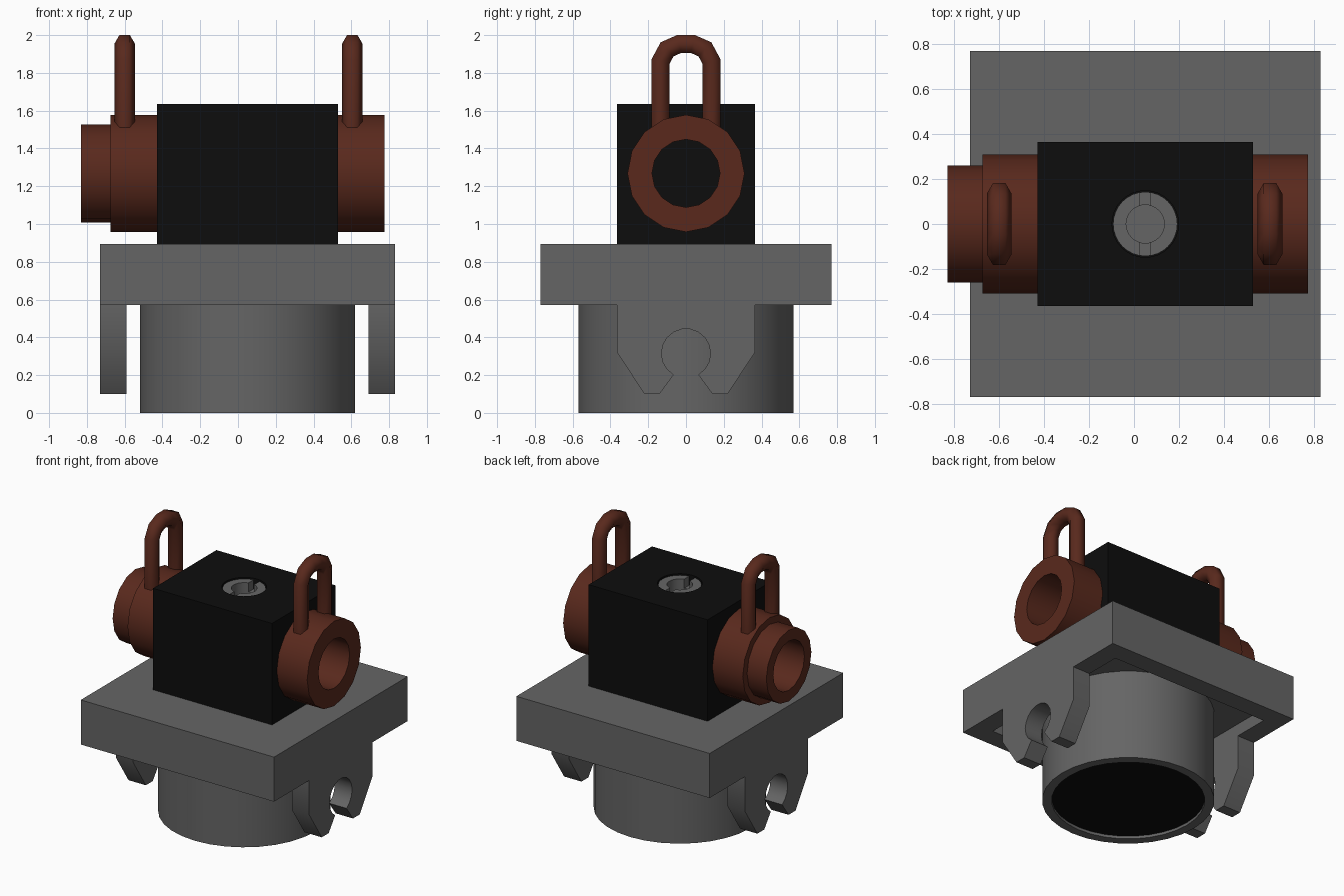
import bpy, bmesh
from math import sin, cos, pi, radians
from mathutils import Vector, Matrix

if "Cube" in bpy.data.objects:
    bpy.data.objects.remove(bpy.data.objects["Cube"])

CX = 0.05  # axis of the body in x


def material(name, rgb):
    m = bpy.data.materials.new(name)
    m.diffuse_color = (*rgb, 1)
    m.use_nodes = True
    m.node_tree.nodes["Principled BSDF"].inputs["Base Color"].default_value = m.diffuse_color
    return m


GREY = material("grey", (0.13, 0.13, 0.13))
BLACK = material("black", (0.004, 0.004, 0.004))
BROWN = material("brown", (0.1, 0.022, 0.012))


def finish(name, bm, mat=None, smooth=False):
    bmesh.ops.remove_doubles(bm, verts=bm.verts, dist=1e-5)
    bmesh.ops.recalc_face_normals(bm, faces=bm.faces)
    me = bpy.data.meshes.new(name)
    bm.to_mesh(me)
    bm.free()
    ob = bpy.data.objects.new(name, me)
    bpy.context.collection.objects.link(ob)
    if mat:
        me.materials.append(mat)
    if smooth:
        bpy.ops.object.select_all(action='DESELECT')
        ob.select_set(True)
        bpy.context.view_layer.objects.active = ob
        bpy.ops.object.shade_smooth_by_angle(angle=radians(35))
    return ob


def box(name, lo, hi, mat=None):
    bm = bmesh.new()
    lo, hi = Vector(lo), Vector(hi)
    bmesh.ops.create_cube(bm, size=1, matrix=Matrix.Translation((lo + hi) / 2)
                          @ Matrix.Diagonal((*(hi - lo), 1)))
    return finish(name, bm, mat)


def lathe(name, profile, n, mat=None, closed=True, along_x=False, at=(CX, 0, 0)):
    """Spin (radius, height) points around z, or around x."""
    bm = bmesh.new()
    rings = []
    for r, h in profile:
        ring = []
        for i in range(n):
            a = 2 * pi * i / n
            p = (h, r * cos(a), r * sin(a)) if along_x else (r * cos(a), r * sin(a), h)
            ring.append(bm.verts.new(Vector(p) + Vector(at)))
        rings.append(ring)
    for k in range(len(rings) if closed else len(rings) - 1):
        a, b = rings[k], rings[(k + 1) % len(rings)]
        for i in range(n):
            j = (i + 1) % n
            bm.faces.new((a[i], a[j], b[j], b[i]))
    return finish(name, bm, mat, smooth=True)


def cut(ob, cutter):
    cutter.hide_render = True
    cutter.display_type = 'WIRE'
    mod = ob.modifiers.new("cut", 'BOOLEAN')
    mod.operation = 'DIFFERENCE'
    mod.solver = 'EXACT'
    mod.object = cutter


# Base plate with a shallow recess underneath
plate = box("base_plate", (-0.73, -0.77, 0.57), (0.83, 0.77, 0.895), GREY)
cut(plate, box("plate_recess_cutter", (-0.59, -0.63, 0.4), (0.69, 0.63, 0.66)))

# Round collar below, with a dark disc set inside
lathe("collar", [(0.57, 0), (0.57, 0.665), (0.507, 0.665), (0.507, 0)], 32, GREY)
lathe("collar_disc", [(0, 0.02), (0.508, 0.02), (0.508, 0.1), (0, 0.1)], 32, BLACK, closed=False)

# Snap clips on both ends
arc = [(0.13 * cos(radians(a)), 0.315 + 0.13 * sin(radians(a))) for a in range(240, -61, -20)]
clip_profile = ([(-0.365, 0.57), (-0.365, 0.32), (-0.22, 0.10), (-0.14, 0.10)] + arc
                + [(0.14, 0.10), (0.22, 0.10), (0.365, 0.32), (0.365, 0.57)])
for name, x in (("clip_left", -0.73), ("clip_right", 0.69)):
    bm = bmesh.new()
    face = bm.faces.new([bm.verts.new((x, y, z)) for y, z in clip_profile])
    ext = bmesh.ops.extrude_face_region(bm, geom=[face], use_keep_orig=True)
    bmesh.ops.translate(bm, vec=(0.14, 0, 0),
                        verts=[v for v in ext["geom"] if isinstance(v, bmesh.types.BMVert)])
    finish(name, bm, GREY, smooth=True)

# Black housing with a hole for the screw
housing = box("housing", (-0.43, -0.365, 0.895), (0.53, 0.365, 1.635), BLACK)
cut(housing, lathe("screw_hole_cutter", [(0, 1.4), (0.148, 1.4), (0.148, 1.8), (0, 1.8)],
                   32, closed=False))

# Slotted hollow screw, almost flush with the housing
screw = lathe("screw", [(0, 1.4), (0.143, 1.4), (0.143, 1.626), (0.085, 1.626),
                        (0.085, 1.53), (0, 1.53)], 32, GREY, closed=False)
cut(screw, box("screw_slot_cutter", (CX - 0.023, -0.3, 1.56), (CX + 0.023, 0.3, 1.8)))

# Ring sockets at both ends
axis = (0, 0, 1.268)
lathe("socket_right", [(0.18, 0.53), (0.31, 0.53), (0.31, 0.775), (0.18, 0.775)],
      16, BROWN, along_x=True, at=axis)
lathe("socket_left", [(0.18, -0.43), (0.31, -0.43), (0.31, -0.675), (0.26, -0.675),
                      (0.26, -0.83), (0.18, -0.83)], 16, BROWN, along_x=True, at=axis)

# Loop handles: a six-sided section swept along an arch
half = [(0.135, 1.49), (0.135, 1.86), (0.10, 1.925), (0.036, 1.953)]
path = [Vector((0, y, z)) for y, z in half] + [Vector((0, -y, z)) for y, z in reversed(half)]
for name, x in (("handle_left", -0.6), ("handle_right", 0.605)):
    bm = bmesh.new()
    rings = []
    for k, p in enumerate(path):
        d_in = (p - path[k - 1]).normalized() if k else Vector((0, 0, 1))
        d_out = (path[k + 1] - p).normalized() if k < len(path) - 1 else Vector((0, 0, -1))
        t = (d_in + d_out).normalized()
        side = Vector((0, t.z, -t.y)) / t.dot(d_in)
        rings.append([bm.verts.new(p + Vector((x, 0, 0))
                                   + 0.055 * (cos(i * pi / 3) * Vector((1, 0, 0))
                                              + sin(i * pi / 3) * side)) for i in range(6)])
    for a, b in zip(rings, rings[1:]):
        for i in range(6):
            j = (i + 1) % 6
            bm.faces.new((a[i], a[j], b[j], b[i]))
    bm.faces.new(rings[0])
    bm.faces.new(rings[-1])
    ob = finish(name, bm, BROWN)
    for poly in ob.data.polygons:
        poly.use_smooth = len(poly.vertices) == 4
